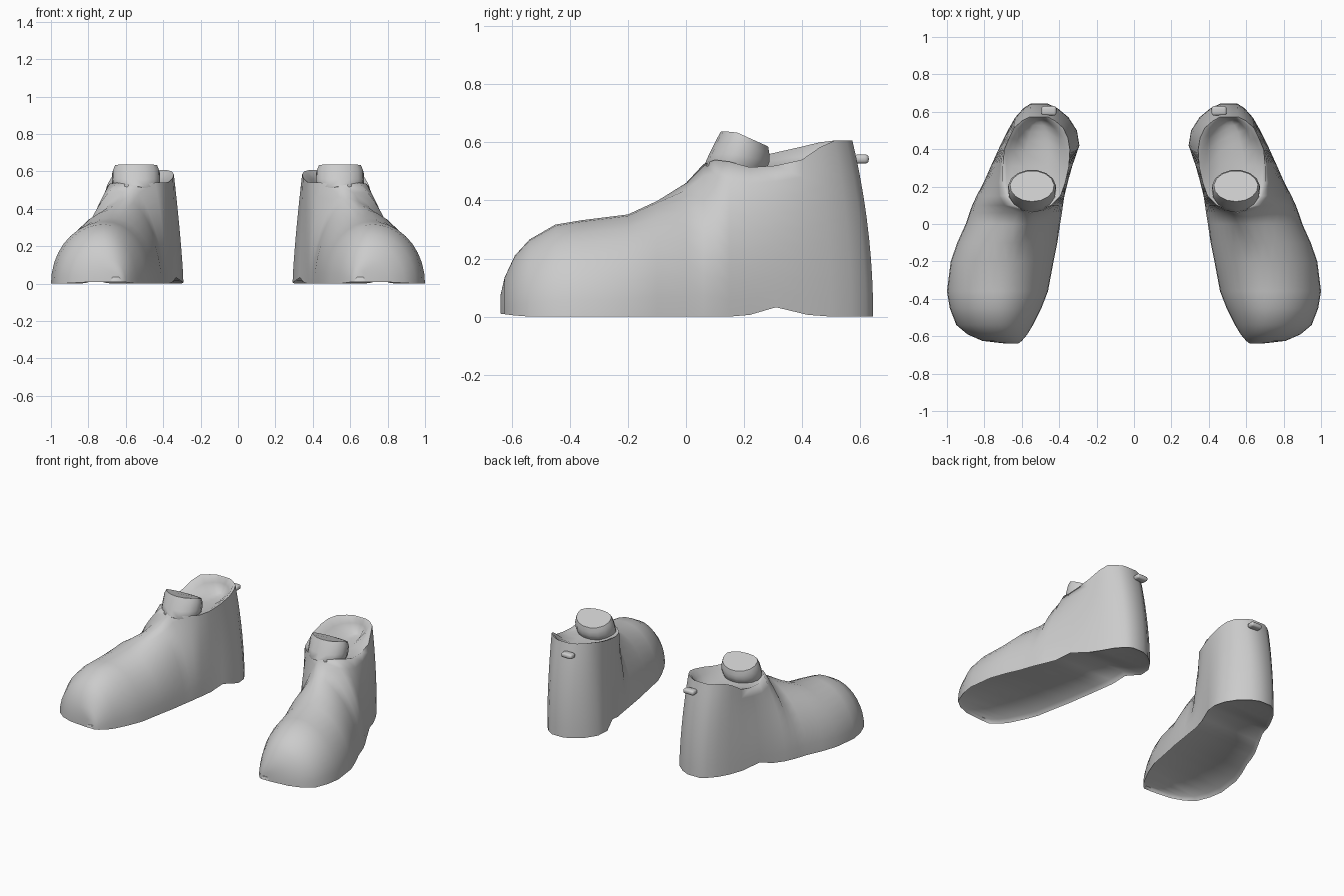
import bpy
import bmesh
import math

cube = bpy.data.objects.get("Cube")
if cube:
    bpy.data.objects.remove(cube, do_unlink=True)

# One plain grey for everything
grey = bpy.data.materials.new("plain_grey")
grey.use_nodes = True
grey.diffuse_color = (0.6, 0.6, 0.6, 1)
grey.node_tree.nodes["Principled BSDF"].inputs["Base Color"].default_value = (0.6, 0.6, 0.6, 1)


def clamp(value):
    return max(0.0, min(1.0, value))


def loft(bm, rings):
    """Skin closed rings of equal length and return their vertices."""
    verts = [[bm.verts.new(p) for p in ring] for ring in rings]
    for first, second in zip(verts, verts[1:]):
        count = len(first)
        for i in range(count):
            j = (i + 1) % count
            bm.faces.new((first[i], first[j], second[j], second[i]))
    return verts


def finish(bm, name, angle):
    """Clean the mesh, shade it, and mirror it into a pair."""
    bmesh.ops.remove_doubles(bm, verts=bm.verts, dist=0.0005)
    bmesh.ops.recalc_face_normals(bm, faces=bm.faces)
    mesh = bpy.data.meshes.new(name)
    bm.to_mesh(mesh)
    bm.free()
    mesh.materials.append(grey)
    mesh.shade_smooth()
    mesh.set_sharp_from_angle(angle=math.radians(angle))
    obj = bpy.data.objects.new(name, mesh)
    bpy.context.collection.objects.link(obj)
    mirror = obj.modifiers.new("pair", 'MIRROR')
    mirror.use_mirror_merge = False
    return obj


# Toe to heel: y, inner x, outer x, top centre x, opening half width, top z
STATIONS = [
    (-.64, .62, .68, .66, 0, .07),
    (-.625, .6, .81, .70, 0, .135),
    (-.59, .57, .89, .715, 0, .21),
    (-.54, .54, .95, .72, 0, .265),
    (-.45, .495, .985, .72, 0, .317),
    (-.36, .46, 1.0, .71, 0, .332),
    (-.2, .43, .98, .68, 0, .352),
    (-.1, .41, .945, .645, 0, .398),
    (0, .395, .90, .59, 0, .46),
    (.06, .385, .88, .555, 0, .525),
    (.1, .38, .865, .545, .085, .54),
    (.15, .372, .842, .54, .13, .54),
    (.22, .355, .805, .535, .15, .545),
    (.31, .33, .765, .525, .16, .565),
    (.42, .292, .715, .518, .158, .585),
    (.5, .305, .675, .51, .14, .6),
    (.57, .35, .635, .51, .115, .607),
    (.62, .41, .59, .51, .07, .607),
    (.645, .465, .55, .51, .03, .607),
]
STEPS = 9


def half_section(y, base, centre, opening, top, side):
    """Points from the sole, up the outside, over the rim, into the opening."""
    arch = 0.035 * clamp(1 - abs(y - .32) / .12)
    bottom = arch + .01 * clamp((-y - .56) / .08)
    heel = clamp((y - .3) / .34)
    wall = clamp((y + .1) / .25)
    if side > 0 and opening:
        top -= .045 * clamp(1.6 - abs(y - .34) / .13)
    power = 2 if side > 0 else 1.3
    rim = centre + side * (opening + .017 if opening else 0)
    inset = min(.02, abs(base - centre) * .4)
    recess = .012 if y > .4 else .025
    points = [(base - side * inset, y - .02 * heel, bottom + recess)]
    for i in range(STEPS + 1):
        u = i / STEPS
        a = u * math.pi / 2
        out = (1 - wall) * math.cos(a) + wall * (1 - u ** power)
        up = (1 - wall) * math.sin(a) + wall * u
        z = bottom + (top - bottom) * up
        points.append((rim + (base - rim) * out, y - .07 * heel * (z / .6) ** 2, z))
    # Shallow dished filling, collapsed onto the ridge where the shoe is closed
    for width, z in ((.98, top - .008), (.8, top * .6 + .2), (.4, .505)):
        if opening:
            inward = heel * (.075 + .04 * (1 - width))
            points.append((centre + side * opening * width, y - inward, z))
        else:
            points.append(points[-1])
    return points


# Shoe body with collar, dished opening and recessed sole
bm = bmesh.new()
rings = []
for y, inner, outer, centre, opening, top in STATIONS:
    left = half_section(y, inner, centre, opening, top, -1)
    right = half_section(y, outer, centre, opening, top, 1)
    rings.append(left + right[::-1])
verts = loft(bm, rings)
for ring in (verts[0], verts[-1]):
    for i in range(len(ring) // 2 - 1):
        bm.faces.new((ring[i], ring[i + 1], ring[-i - 2], ring[-i - 1]))
bmesh.ops.dissolve_degenerate(bm, edges=bm.edges, dist=0.0005)
finish(bm, "shoe_body", 100)

# Tongue: short column rising from the throat, with a sloping flat top
bm = bmesh.new()
rings = []
for z, half, front, back in ((.45, .08, .1, .25), (.52, .128, .062, .285),
                             (.56, .13, .08, .29), (.61, .128, .105, .29),
                             (.637, .118, .12, .285)):
    ring = []
    for i in range(15):
        a = math.tau * i / 15
        y = (front + back) / 2 - (back - front) / 2 * math.cos(a)
        slope = .45 * max(0, y - .17) * clamp((z - .52) / .08)
        ring.append((.545 + half * math.sin(a), y, z - slope))
    rings.append(ring)
verts = loft(bm, rings)
bm.faces.new(verts[0])
bm.faces.new(verts[-1])
finish(bm, "tongue", 50)

# Small pull tab on the back of the collar
bm = bmesh.new()
bmesh.ops.create_cube(bm, size=1)
bmesh.ops.scale(bm, vec=(.08, .05, .032), verts=bm.verts)
bmesh.ops.bevel(bm, geom=bm.edges[:], offset=.013, segments=3, affect='EDGES', profile=.5)
bmesh.ops.translate(bm, vec=(.455, .605, .543), verts=bm.verts)
finish(bm, "pull_tab", 60)
